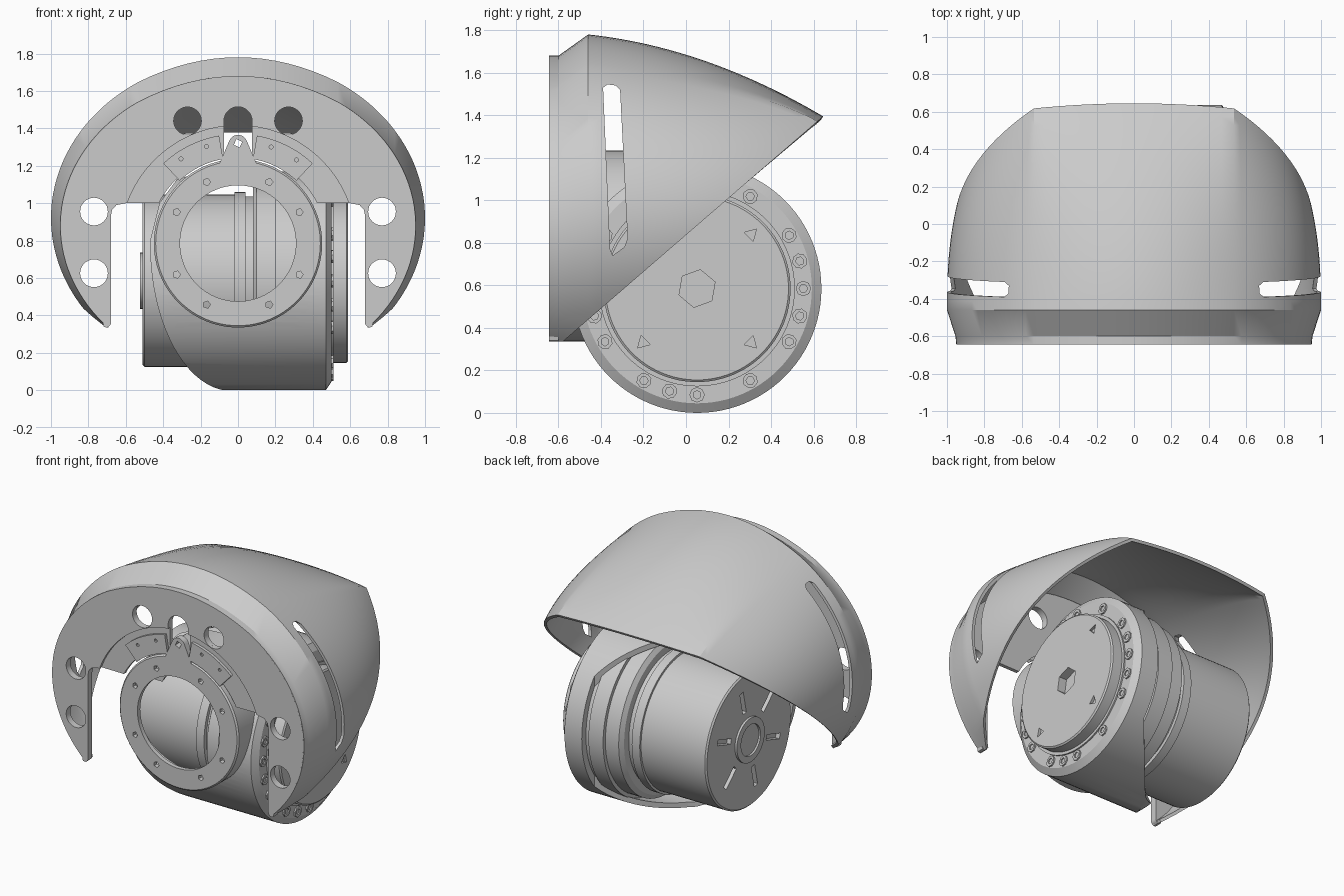
import bpy, bmesh
from math import sin, cos, acos, pi, radians
from mathutils import Matrix, Vector

old = bpy.data.objects.get("Cube")
if old:
    bpy.data.objects.remove(old)

grey = bpy.data.materials.new("satin_grey")
grey.use_nodes = True
COLOUR = (0.6, 0.6, 0.6, 1)
grey.diffuse_color = COLOUR
grey.node_tree.nodes["Principled BSDF"].inputs["Base Color"].default_value = COLOUR

HUB = (0.052, 0.585)    # side joint axis, as (y, z)
PORT = (0, 0.785)       # front port axis, as (x, z)
CREASE = 0.535          # half width of the hood's top panel


def finish(name, bm, recalc=True):
    if recalc:
        bmesh.ops.recalc_face_normals(bm, faces=bm.faces)
    mesh = bpy.data.meshes.new(name)
    bm.to_mesh(mesh)
    bm.free()
    mesh.materials.append(grey)
    ob = bpy.data.objects.new(name, mesh)
    bpy.context.collection.objects.link(ob)
    return ob


def place(axis, a, u, v):
    return Vector({"x": (a, u, v), "y": (u, a, v), "z": (u, v, a)}[axis])


def prism(name, pts, axis, a, b):
    """Flat outline pushed along an axis from a to b."""
    bm = bmesh.new()
    face = bm.faces.new([bm.verts.new(place(axis, a, u, v)) for u, v in pts])
    out = bmesh.ops.extrude_face_region(bm, geom=[face])
    moved = [g for g in out["geom"] if isinstance(g, bmesh.types.BMVert)]
    bmesh.ops.translate(bm, verts=moved, vec=place(axis, b - a, 0, 0))
    return finish(name, bm)


def polar(c, r, deg):
    return (c[0] + r * cos(radians(deg)), c[1] + r * sin(radians(deg)))


def arc(c, r, start, end, n):
    return [polar(c, r, start + (end - start) * i / n) for i in range(n + 1)]


def circle(c, r, n=32, turn=0):
    return arc(c, r, turn, turn + 360, n)[:-1]


def lathe(name, profile, axis, c, n=96):
    """Solid of revolution from (position, radius) pairs."""
    bm = bmesh.new()
    rings = [[bm.verts.new(place(axis, a, u, v)) for u, v in circle(c, r, n)]
             for a, r in profile]
    for p, q in zip(rings, rings[1:]):
        for i in range(n):
            bm.faces.new((p[i], p[i - 1], q[i - 1], q[i]))
    bm.faces.new(rings[0])
    bm.faces.new(rings[-1])
    return finish(name, bm)


def apply_all(ob):
    bpy.context.view_layer.update()
    graph = bpy.context.evaluated_depsgraph_get()
    mesh = bpy.data.meshes.new_from_object(ob.evaluated_get(graph))
    ob.modifiers.clear()
    ob.data = mesh


def combine(ob, tool, how="DIFFERENCE"):
    mod = ob.modifiers.new("cut", "BOOLEAN")
    mod.operation, mod.solver, mod.object = how, "EXACT", tool
    apply_all(ob)
    bpy.data.objects.remove(tool)


def hood_ring(width, height, mid, top):
    """Section of the hood: arched top panel, then elliptical sides."""
    start = acos(CREASE / width)
    crease_z = mid + height * sin(start)
    half = [(CREASE * k / 8, top - (top - crease_z) * (k / 8) ** 2) for k in range(8)]
    for k in range(49):
        a = start - (start + pi / 2) * k / 48
        half.append((width * cos(a), mid + height * sin(a)))
    return half + [(-x, z) for x, z in half[-2:0:-1]]


# Hood shell: lofted sections, trimmed by a slanting plane
stations = [(-0.645, hood_ring(0.95, 0.80, 0.88, 1.68)),
            (-0.6, hood_ring(0.955, 0.80, 0.88, 1.68))]
for i in range(25):
    t = i / 24
    stations.append((-0.46 + 1.13 * t, hood_ring(1 - 0.3 * t ** 2.5, 0.86 - 0.21 * t, 0.92,
                                                 1.78 - 0.12 * t - 0.28 * t * t)))
bm = bmesh.new()
rings = [[bm.verts.new((x, y, z)) for x, z in ring] for y, ring in stations]
for p, q in zip(rings, rings[1:]):
    for j in range(len(p)):
        bm.faces.new((p[j], p[j - 1], q[j - 1], q[j]))
bmesh.ops.recalc_face_normals(bm, faces=bm.faces)
bm.normal_update()
crown = max(bm.faces, key=lambda f: f.calc_center_median().z)
if crown.normal.z < 0:
    bmesh.ops.reverse_faces(bm, faces=bm.faces)
for point, normal in (((0, -0.58, 0.335), (0, 0.865, -1)), ((0, 0, 0.335), (0, 0, -1))):
    bmesh.ops.bisect_plane(bm, geom=bm.verts[:] + bm.edges[:] + bm.faces[:],
                           plane_co=point, plane_no=normal, clear_outer=True)
hood = finish("hood_shell", bm, recalc=False)
solid = hood.modifiers.new("wall", "SOLIDIFY")
solid.thickness, solid.offset = 0.02, -1
apply_all(hood)
slot = [(-0.31, 1.52), (-0.33, 1.54), (-0.37, 1.545), (-0.39, 1.53),
        (-0.357, 0.77), (-0.345, 0.74), (-0.29, 0.78), (-0.275, 0.82)]
combine(hood, prism("slot_cutter", slot, "x", -1.2, 1.2))

# Front plate: horseshoe with round holes and a keyhole slot
half = arc((0.705, 0.362), 0.026, 180, 300, 6)
half += [(0.945 * cos(a), 0.88 + 0.795 * sin(a))
         for a in [radians(-40 + 130 * i / 40) for i in range(40)]]
inner = [(0.68, 0.93), (0.673, 0.965), (0.65, 0.99), (0.6, 1.0)]
inner += arc(PORT, 0.63, 20, 90, 24)[:-1]
outline = half + [(0, 1.675)] + [(-x, z) for x, z in reversed(half)]
outline += [(-x, z) for x, z in inner] + [(0, PORT[1] + 0.63)] + inner[::-1]
plate = prism("front_plate", outline, "y", -0.645, -0.6)

# Recessed step of the plate around the port
edge = arc(PORT, 0.635, 20, 160, 48) + arc(PORT, 0.475, 153, 27, 40)
recess = prism("plate_step", edge, "y", -0.625, -0.6)

for x, z in ((0.27, 1.44), (0.77, 0.955), (0.77, 0.625)):
    for s in (-1, 1):
        combine(plate, prism("hole_cutter", circle((s * x, z), 0.074), "y", -0.8, -0.5))
for target in (plate, recess):
    key = arc((0, 1.44), 0.075, 0, 180, 16) + [(-0.075, 1.15), (0.075, 1.15)]
    combine(target, prism("key_cutter", key, "y", -0.8, -0.5))

# Clamp segments and centre tab above the port
clamps = []
for side, start in (("left", 47), ("right", 100)):
    seg = arc(PORT, 0.585, start, start + 33, 12) + arc(PORT, 0.458, start + 33, start, 12)
    clamp = prism(side + "_clamp", seg, "y", -0.645, -0.61)
    for a in (8, 24):
        spot = polar(PORT, 0.545, start + a)
        combine(clamp, prism("pin_cutter", circle(spot, 0.011, 8), "y", -0.7, -0.63))
    clamps.append(clamp)
tab_outline = arc((0, 1.315), 0.05, 20, 160, 12) + [(-0.1, 1.21), (0.1, 1.21)]
tab = prism("centre_tab", tab_outline, "y", -0.643, -0.6)
combine(tab, prism("tab_cutter", circle((0, 1.32), 0.024, 4, 20), "y", -0.8, -0.5))

# Elbow housing: rounded front, drum behind the flange, mitred rear, hollow port neck
housing = lathe("elbow_housing", [(-0.6, 0.585), (0.47, 0.585), (0.5, 0.54)], "x", HUB)
side = [(0.6, -0.1), (0.6, 1.3), (-0.2, 1.3), (-0.42, 1.0), (-0.47, 0.8)]
side += [(-0.03 + 0.44 * cos(a), 0.78 + 0.785 * sin(a))
         for a in [pi + pi / 2 * i / 20 for i in range(21)]] + [(-0.03, -0.1)]
combine(housing, prism("side_cutter", side, "y", -1, 1), "INTERSECT")
rear = [(0.34, 0.8), (0.34, 0.5), (-0.05, 0.05), (-0.5, -0.3), (-1, -0.3), (-1, 0.8)]
combine(housing, prism("rear_cutter", rear, "z", -0.5, 1.5))
neck = lathe("neck", [(-0.64, 0.44), (-0.63, 0.45), (-0.2, 0.45)], "y", PORT)
combine(housing, neck, "UNION")
combine(housing, lathe("hollow_cutter", [(-1, 0.55), (0.2, 0.55)], "x", HUB))
combine(housing, prism("bore_cutter", circle(PORT, 0.31, 64), "y", -1, 0))
combine(housing, prism("neck_cutter", circle(PORT, 0.41, 64), "y", -0.61, -0.4))
for a in (27, 63, 117, 153, 207, 243, 297, 333):
    spot = polar(PORT, 0.368, a)
    combine(housing, prism("bolt_cutter", circle(spot, 0.02, 5), "y", -0.7, -0.58))

# Side cap with hexagonal socket and small triangular pockets
cap = lathe("side_cap", [(0.48, 0.46), (0.51, 0.46), (0.51, 0.44), (0.58, 0.44),
                         (0.588, 0.43)], "x", HUB)
combine(cap, prism("socket_cutter", circle(HUB, 0.09, 6, 20), "x", 0.53, 0.7))
for a in (45, 225, 315):
    spot = polar(HUB, 0.36, a)
    combine(cap, prism("pocket_cutter", circle(spot, 0.035, 3, a), "x", 0.57, 0.7))

# Flange bolts
bolts = []
for a in (0, 15, 30, 60, 90, 105, 120, 150, 165, 180, 195, 210, 240, 255, 270, 300, 330, 345):
    spot = polar(HUB, 0.5, a)
    bolt = prism("flange_bolt", circle(spot, 0.036, 8, a), "x", 0.49, 0.51)
    combine(bolt, prism("hex_cutter", circle(spot, 0.02, 6, a), "x", 0.502, 0.6))
    bolts.append(bolt)

# Motor drum with stepped collars and radial slots
motor = lathe("motor_drum", [(-0.51, 0.45), (-0.5, 0.46), (-0.02, 0.46), (-0.02, 0.475),
                             (0.04, 0.475), (0.04, 0.45), (0.08, 0.45), (0.08, 0.5),
                             (0.1, 0.53), (0.2, 0.53), (0.2, 0.555), (0.31, 0.555),
                             (0.31, 0.54), (0.36, 0.54)], "x", HUB)
for k in range(6):
    slot = prism("slot_cutter", [(0.2, -0.018), (0.35, -0.018), (0.35, 0.018), (0.2, 0.018)],
                 "x", -0.6, -0.48)
    slot.data.transform(Matrix.Translation((0, *HUB)) @ Matrix.Rotation(k * pi / 3 + 0.3, 4, "X"))
    combine(motor, slot)
boss = lathe("motor_boss", [(-0.5, 0.15), (-0.525, 0.15), (-0.525, 0.105), (-0.512, 0.105)],
             "x", HUB, 48)

# Smooth shading with sharp edges kept
bpy.ops.object.select_all(action="DESELECT")
for ob in [hood, plate, recess, tab, housing, cap, motor, boss] + clamps + bolts:
    ob.select_set(True)
bpy.context.view_layer.objects.active = hood
bpy.ops.object.shade_smooth_by_angle(angle=radians(30))
